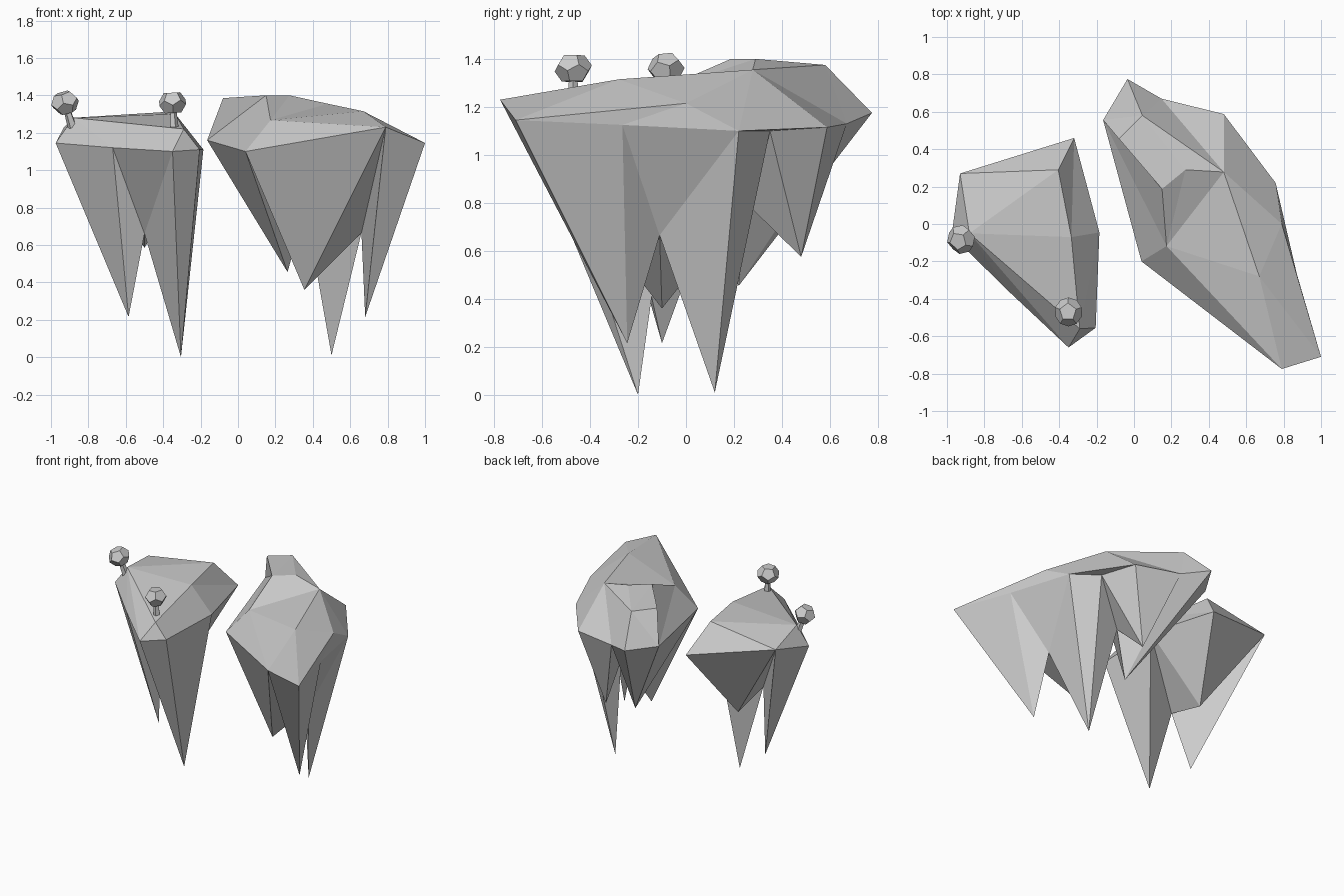
import bpy, bmesh
from mathutils import Vector

cube = bpy.data.objects.get("Cube")
if cube:
    bpy.data.objects.remove(cube, do_unlink=True)

stone = bpy.data.materials.new("pale_grey")
stone.use_nodes = True
grey = (0.6, 0.6, 0.6, 1)
stone.diffuse_color = grey
stone.node_tree.nodes["Principled BSDF"].inputs["Base Color"].default_value = grey


def finish(bm, name):
    """Turn a bmesh into a flat shaded object."""
    bmesh.ops.recalc_face_normals(bm, faces=bm.faces)
    mesh = bpy.data.meshes.new(name)
    bm.to_mesh(mesh)
    bm.free()
    mesh.materials.append(stone)
    obj = bpy.data.objects.new(name, mesh)
    bpy.context.collection.objects.link(obj)
    return obj


def island(name, points, spikes, facets):
    """Each spike is a cone from its tip to a ring of named points;
    facets are the plain polygons of the plateau and the gaps."""
    bm = bmesh.new()
    v = {key: bm.verts.new(co) for key, co in points.items()}
    for tip, ring in spikes:
        apex = bm.verts.new(tip)
        for a, b in zip(ring, ring[1:] + ring[0]):
            bm.faces.new((v[a], v[b], apex))
    for facet in facets.split():
        bm.faces.new([v[key] for key in facet])
    return finish(bm, name)


# Small island: capitals are the rim, small letters the plateau, N the notch
small_points = dict(
    A=(-.93, .27, 1.23), B=(-.32, .46, 1.10), C=(-.185, -.045, 1.11),
    D=(-.205, -.555, 1.11), E=(-.35, -.66, 1.10), F=(-.67, -.36, 1.12),
    G=(-.975, -.06, 1.145), N=(-.5, -.2, .66),
    p=(-.405, .29, 1.31), q=(-.335, -.07, 1.30),
    r=(-.88, -.05, 1.28), s=(-.29, -.56, 1.22))
small_spikes = [
    ((-.585, -.1, .215), "GFNA"),
    ((-.305, -.2, 0), "EDCN"),
    ((-.5, .1, .585), "ABCN")]
island("small_island", small_points, small_spikes,
       "FEN rAp rpq rqs pAB pBq BCq qCs CDs sDE rsE rEF rFG rGA")

# Large island: M and N are the notches between its spikes
large_points = dict(
    A=(-.165, .556, 1.16), B=(-.035, .775, 1.175), C=(.147, .67, 1.13),
    D=(.48, .588, 1.115), H=(.58, .35, 1.10), E=(.757, .22, 1.10),
    F=(.79, 0, 1.215), G=(.87, -.265, 1.125), I=(1, -.71, 1.145),
    J=(.79, -.775, 1.23), K=(.04, -.2, 1.10),
    M=(.66, -.11, .665), N=(.36, .25, .8),
    p=(.045, .58, 1.375), q=(-.08, .455, 1.385), r=(.15, .187, 1.40),
    s=(.275, .29, 1.40), t=(.48, .278, 1.355), u=(.67, -.28, 1.315),
    w=(.174, -.118, 1.267))
large_spikes = [
    ((.355, -.1, .36), "KJMN"),
    ((.68, -.245, .215), "JIGM"),
    ((.5, .12, .01), "MEHN"),
    ((.325, .48, .575), "HDCN"),
    ((.265, .22, .455), "KABCN")]
island("large_island", large_points, large_spikes,
       "GEM EHD FIG FGE KJw ABp Apq Aqr Arw AwK wJu wut wts wsr "
       "rsp rpq pst BCp pCt CDt DEt EFt Fut FIu IJu")


def tree(name, foot, crown):
    """Leaning tapered trunk with a twelve-sided faceted crown."""
    foot, crown = Vector(foot), Vector(crown)
    lean = crown - foot
    turn = lean.to_track_quat("Z", "Y")
    bm = bmesh.new()
    bmesh.ops.create_cone(bm, cap_ends=True, segments=5, radius1=.026,
                          radius2=.016, depth=lean.length)
    for vert in bm.verts:
        vert.co = (foot + crown) / 2 + turn @ vert.co
    finish(bm, name + "_trunk")

    ball = bmesh.new()
    bmesh.ops.create_icosphere(ball, subdivisions=1, radius=1)
    bm = bmesh.new()
    for face in ball.faces:
        out = face.calc_center_median().normalized()
        bm.verts.new(crown + turn @ Vector((out.x * .079, out.y * .076, out.z * .068)))
    ball.free()
    bmesh.ops.convex_hull(bm, input=bm.verts)
    bmesh.ops.dissolve_limit(bm, angle_limit=.05, verts=bm.verts, edges=bm.edges)
    finish(bm, name + "_crown")


tree("edge_tree", (-.885, -.06, 1.23), (-.925, -.083, 1.36))
tree("front_tree", (-.34, -.47, 1.2), (-.35, -.47, 1.36))
